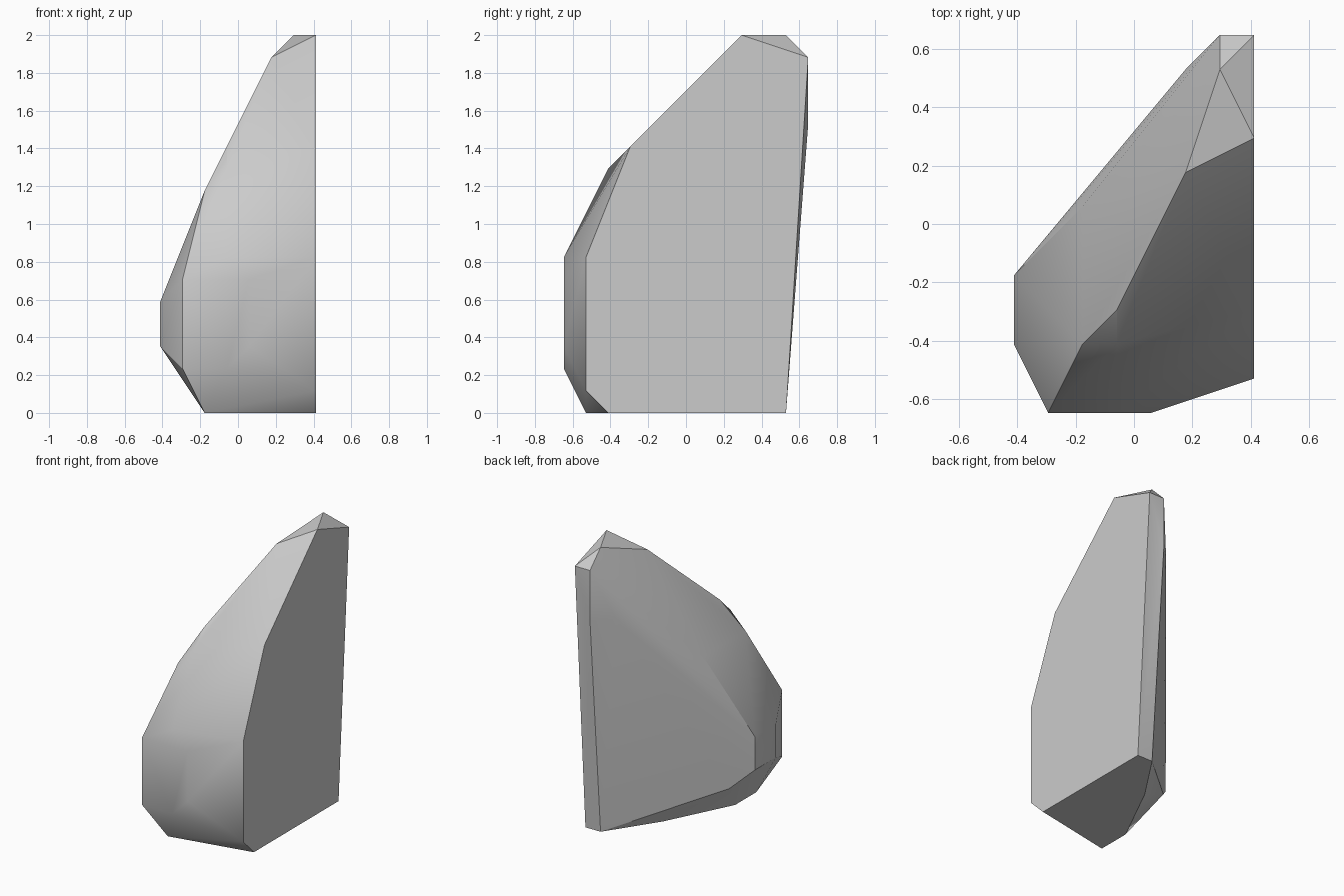
import bpy
import bmesh
import math
from mathutils import Vector

# Remove the default cube only
default_cube = bpy.data.objects.get("Cube")
if default_cube:
    bpy.data.objects.remove(default_cube, do_unlink=True)

# The stone is cut on a regular lattice: 7 wide, 11 deep, 17 high
WIDTH, DEPTH, HEIGHT = 7, 11, 17
UNIT = 2 / HEIGHT


def lattice(point):
    """Lattice corner to model space, centred and standing on the floor."""
    i, j, k = point
    return Vector((i - WIDTH / 2, j - DEPTH / 2, k)) * UNIT


def make_material(name, colour):
    material = bpy.data.materials.new(name)
    material.use_nodes = True
    material.diffuse_color = colour
    shader = next(node for node in material.node_tree.nodes
                  if node.type == 'BSDF_PRINCIPLED')
    shader.inputs["Base Color"].default_value = colour
    return material


# Corners of each facet group
facets = {
    "flat_side": [(7, 10, 0), (7, 2, 0), (7, 1, 1), (7, 1, 7),
                  (7, 3, 12), (7, 8, 17), (7, 11, 16)],
    "peak": [(6, 10, 17), (6, 11, 16), (5, 7, 16)],
    "base": [(6, 10, 0), (4, 7, 0), (2, 3, 0), (2, 1, 0)],
    "back_slant": [(6, 11, 13), (5, 10, 13), (2, 6, 10), (1, 5, 2)],
    "narrow_side": [(0, 4, 3), (0, 4, 5), (0, 2, 3), (0, 2, 5)],
    "front_wall": [(1, 0, 2), (1, 0, 6), (3, 0, 7), (3, 0, 2),
                   (4, 0, 3), (4, 0, 6)],
    "front_shoulder": [(2, 2, 10), (3, 2, 11), (3, 3, 12)],
}

# Wrap the corners in a convex skin
bm = bmesh.new()
for corners in facets.values():
    for corner in corners:
        bm.verts.new(lattice(corner))
hull = bmesh.ops.convex_hull(bm, input=bm.verts)
leftover = {item for item in hull["geom_interior"] + hull["geom_unused"]
            if isinstance(item, bmesh.types.BMVert)}
bmesh.ops.delete(bm, geom=list(leftover), context='VERTS')

# Merge coplanar triangles into clean facets
bmesh.ops.dissolve_limit(bm, angle_limit=math.radians(0.5),
                         verts=bm.verts, edges=bm.edges)
bmesh.ops.recalc_face_normals(bm, faces=bm.faces)

mesh = bpy.data.meshes.new("stone_shard")
bm.to_mesh(mesh)
bm.free()
mesh.materials.append(make_material("stone_grey", (0.6, 0.6, 0.6, 1)))

stone = bpy.data.objects.new("stone_shard", mesh)
bpy.context.collection.objects.link(stone)

# Smooth the gentle facets, keep the hard edges crisp
for other in bpy.context.selected_objects:
    other.select_set(False)
stone.select_set(True)
bpy.context.view_layer.objects.active = stone
bpy.ops.object.shade_smooth_by_angle(angle=math.radians(30))
